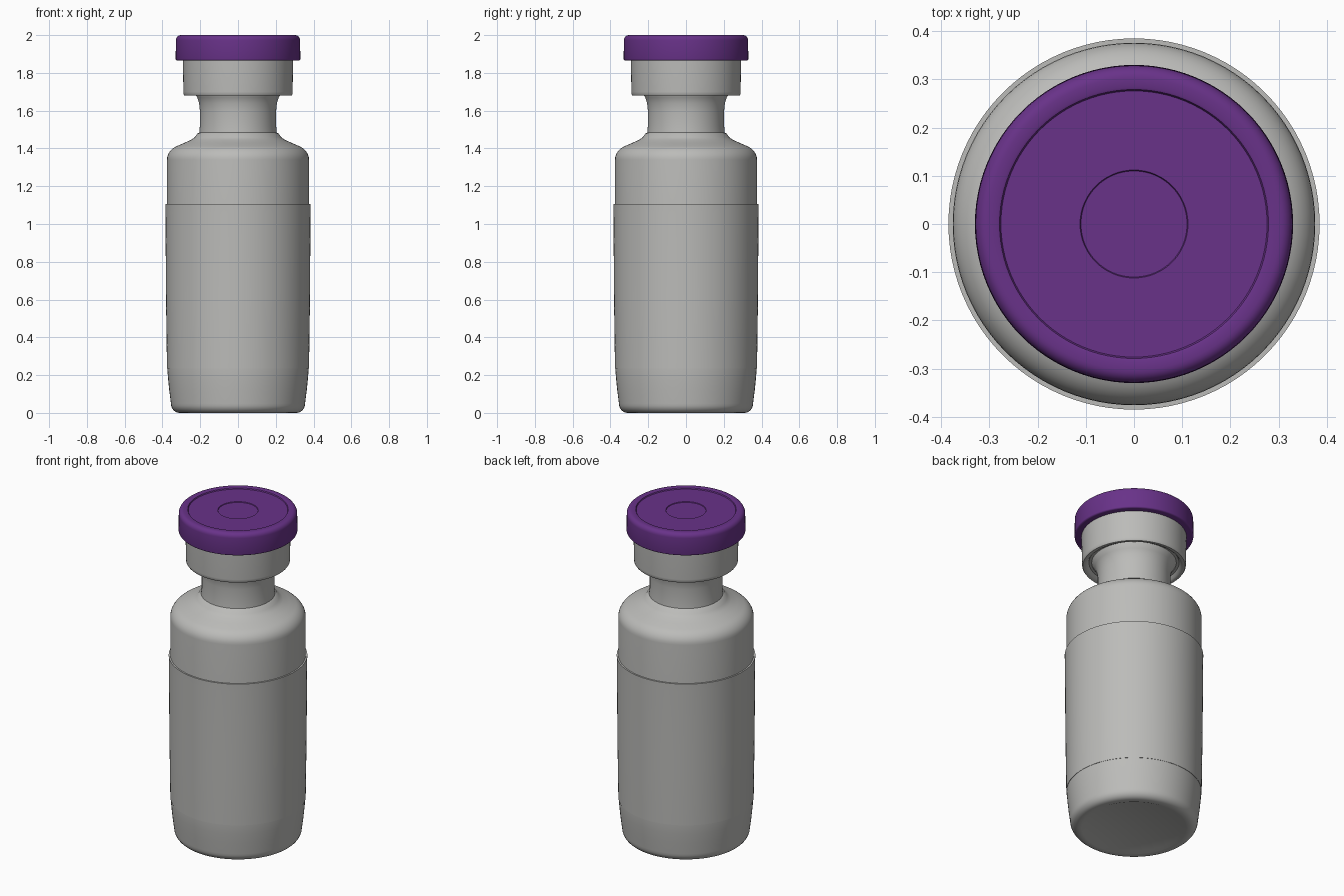
import bpy, bmesh, math

if "Cube" in bpy.data.objects:
    bpy.data.objects.remove(bpy.data.objects["Cube"])

SEG = 96


def material(name, rgb):
    m = bpy.data.materials.new(name)
    m.diffuse_color = (*rgb, 1)
    m.use_nodes = True
    m.node_tree.nodes["Principled BSDF"].inputs["Base Color"].default_value = m.diffuse_color
    return m


GREY = material("pale grey", (0.50, 0.50, 0.485))
PURPLE = material("purple", (0.14, 0.032, 0.25))


def lathe(name, profile, mat, angle=35, closed=False):
    """Spin (radius, height) points round z; points at radius 0 become poles."""
    bm = bmesh.new()
    rings = []
    for r, z in profile:
        if r == 0:
            rings.append([bm.verts.new((0, 0, z))] * SEG)
        else:
            rings.append([bm.verts.new((r * math.cos(2 * math.pi * i / SEG),
                                        r * math.sin(2 * math.pi * i / SEG), z))
                          for i in range(SEG)])
    pairs = list(zip(rings, rings[1:]))
    if closed:
        pairs.append((rings[-1], rings[0]))
    for a, b in pairs:
        for i in range(SEG):
            j = (i + 1) % SEG
            bm.faces.new(list(dict.fromkeys((a[i], a[j], b[j], b[i]))))
    bmesh.ops.recalc_face_normals(bm, faces=bm.faces)
    mesh = bpy.data.meshes.new(name)
    bm.to_mesh(mesh)
    bm.free()
    mesh.materials.append(mat)
    ob = bpy.data.objects.new(name, mesh)
    bpy.context.collection.objects.link(ob)
    bpy.ops.object.select_all(action='DESELECT')
    ob.select_set(True)
    bpy.context.view_layer.objects.active = ob
    bpy.ops.object.shade_smooth_by_angle(angle=math.radians(angle))
    return ob


def arc(cr, cz, rr, rz, a0, a1, n=6):
    """Elliptical arc in the (radius, height) plane, angles in degrees."""
    pts = []
    for k in range(n + 1):
        a = math.radians(a0 + (a1 - a0) * k / n)
        pts.append((cr + rr * math.cos(a), cz + rz * math.sin(a)))
    return pts


# Glass body: rounded foot, straight wall, domed shoulder, flared neck
lathe("glass_body",
      [(0, 0.008), (0.27, 0.008), (0.29, 0)]
      + arc(0.31, 0.05, 0.045, 0.05, -90, 0)
      + [(0.364, 0.12), (0.37, 0.18), (0.374, 0.23), (0.376, 0.6), (0.376, 1.34)]
      + arc(0.286, 1.34, 0.09, 0.08, 10, 65)
      + [(0.285, 1.429), (0.25, 1.445), (0.228, 1.46), (0.216, 1.478),
         (0.205, 1.484), (0.202, 1.52), (0.202, 1.6), (0.206, 1.64),
         (0.216, 1.67), (0.235, 1.70), (0.235, 1.80), (0, 1.80)], GREY)

# Wrapped label, slightly proud of the glass
lathe("label", [(0.372, 0.235), (0.376, 0.235), (0.381, 0.6),
                (0.384, 1.06), (0.385, 1.105), (0.374, 1.105)], GREY, closed=True)

# Crimped collar under the cap, with a rolled lower lip
lathe("crimp_collar",
      [(0, 1.70), (0.25, 1.70), (0.26, 1.685), (0.27, 1.68), (0.284, 1.68),
       (0.288, 1.686), (0.289, 1.70), (0.292, 1.88), (0, 1.88)], GREY)

# Flip-off cap with shallow recessed top
lathe("flip_cap",
      [(0, 1.865), (0.322, 1.865)] + arc(0.320, 1.873, 0.010, 0.008, -70, 0, 3)
      + arc(0.303, 1.972, 0.026, 0.028, 0, 90)
      + [(0.284, 2.0), (0.279, 1.998), (0.276, 1.992), (0.112, 1.992),
         (0.110, 1.988), (0, 1.988)], PURPLE)
